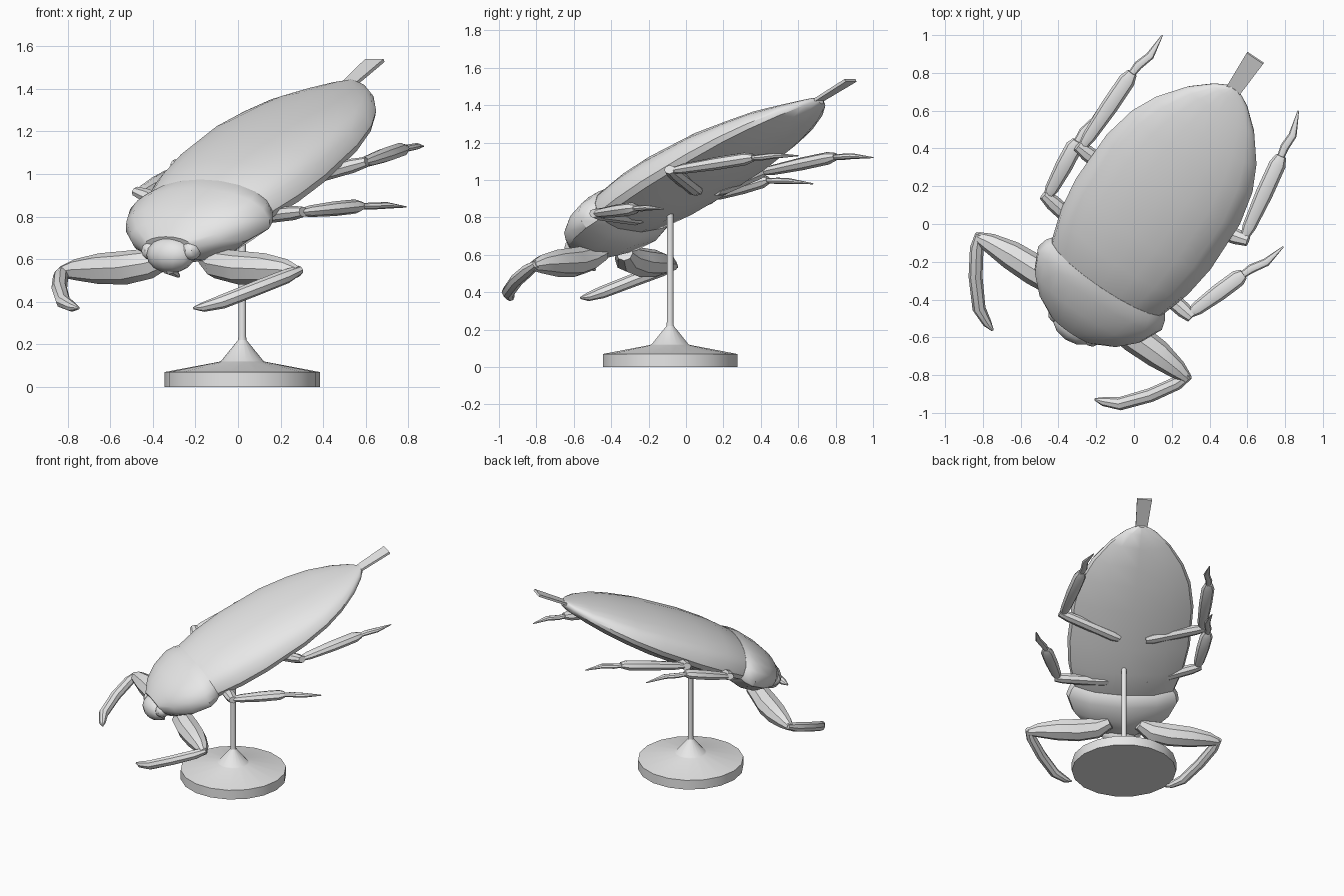
import bpy, bmesh, math
from mathutils import Vector, Matrix

if "Cube" in bpy.data.objects:
    bpy.data.objects.remove(bpy.data.objects["Cube"])

shell = bpy.data.materials.new("plain grey")
shell.diffuse_color = (0.8, 0.8, 0.8, 1)
shell.use_nodes = True
shell.node_tree.nodes["Principled BSDF"].inputs["Base Color"].default_value = shell.diffuse_color

YAW, PITCH = math.radians(34), math.radians(27)
ORIGIN = Vector((-0.14, -0.28, 0.82))      # middle of the seam behind the pronotum
FLAT = Matrix.Rotation(-YAW, 4, 'Z')        # heading only
TILT = Matrix.Translation(ORIGIN) @ FLAT @ Matrix.Rotation(PITCH, 4, 'X')


def finish(name, bm, angle=35):
    bmesh.ops.recalc_face_normals(bm, faces=bm.faces[:])
    me = bpy.data.meshes.new(name)
    bm.to_mesh(me)
    bm.free()
    ob = bpy.data.objects.new(name, me)
    bpy.context.collection.objects.link(ob)
    me.materials.append(shell)
    bpy.context.view_layer.objects.active = ob
    ob.select_set(True)
    bpy.ops.object.shade_smooth_by_angle(angle=math.radians(angle))
    ob.select_set(False)
    return ob


def loft(name, rings, angle=35):
    """Skin a list of equal-sized closed rings and cap both ends."""
    bm = bmesh.new()
    rows = [[bm.verts.new(p) for p in r] for r in rings]
    n = len(rows[0])
    for a, b in zip(rows, rows[1:]):
        for i in range(n):
            j = (i + 1) % n
            bm.faces.new((a[i], a[j], b[j], b[i]))
    bm.faces.new(rows[0])
    bm.faces.new(rows[-1][::-1])
    return finish(name, bm, angle)


def body_ring(t, w, h, d):
    """Domed back above the rim, shallow keeled belly below it."""
    pts = []
    for i in range(11):
        a = math.pi * i / 10
        pts.append((w * math.cos(a), t, h * math.sin(a) ** 0.9))
    for x, z in ((-0.96, -0.3), (-0.6, -0.8), (0, -1), (0.6, -0.8), (0.96, -0.3)):
        pts.append((w * x, t, d * z))
    return [TILT @ Vector(p) for p in pts]


def limb(name, path, flat=0.8, sides=8):
    """Tapered tube through (x, y, z, radius) points."""
    pts = [Vector(p[:3]) for p in path]
    rings = []
    for i, p in enumerate(pts):
        d = (pts[min(i + 1, len(pts) - 1)] - pts[max(i - 1, 0)]).normalized()
        side = d.cross(Vector((0, 0, 1))).normalized()
        up = side.cross(d)
        r = path[i][3]
        rings.append([p + r * (math.cos(k * math.tau / sides) * side +
                               flat * math.sin(k * math.tau / sides) * up)
                      for k in range(sides)])
    return loft(name, rings)


def ball(name, loc, scale, seg=12, rows=8):
    bm = bmesh.new()
    bmesh.ops.create_uvsphere(bm, u_segments=seg, v_segments=rows, radius=1)
    place = Matrix.Translation(ORIGIN) @ FLAT @ Matrix.Translation(loc)
    bmesh.ops.transform(bm, verts=bm.verts[:], matrix=place @ Matrix.Diagonal((*scale, 1)))
    return finish(name, bm)


# Wing case with abdomen: station, half width, back height, belly depth
loft("abdomen", [body_ring(*s) for s in (
    (-0.03, 0.34, 0.155, 0.10), (0.0, 0.355, 0.165, 0.11), (0.18, 0.405, 0.18, 0.125),
    (0.38, 0.43, 0.18, 0.125), (0.70, 0.425, 0.155, 0.12), (0.90, 0.385, 0.12, 0.105),
    (1.05, 0.32, 0.095, 0.09), (1.20, 0.215, 0.055, 0.07), (1.30, 0.11, 0.028, 0.05),
    (1.35, 0.025, 0.012, 0.03))])

# Pronotum shield
loft("pronotum", [body_ring(*s) for s in (
    (0.01, 0.36, 0.168, 0.10), (-0.02, 0.38, 0.17, 0.13), (-0.08, 0.395, 0.168, 0.15),
    (-0.20, 0.345, 0.145, 0.15), (-0.30, 0.255, 0.11, 0.12), (-0.37, 0.14, 0.06, 0.08))])

# Breathing strap at the tail
bm = bmesh.new()
bmesh.ops.create_cube(bm, size=1)
for v in bm.verts:
    far = v.co.y > 0
    v.co = TILT @ Vector((v.co.x * (0.105 if far else 0.075), 1.57 if far else 1.26,
                          v.co.z * 0.016))
finish("tail_strap", bm)

# Head, eyes and beak
ball("head", (0, -0.315, -0.20), (0.125, 0.085, 0.085))
for s in (-1, 1):
    ball("eye", (s * 0.115, -0.31, -0.18), (0.045, 0.05, 0.045), 10, 6)
base = Matrix.Translation(ORIGIN) @ FLAT
limb("beak", [(*(base @ Vector(p)), r) for p, r in (
    ((0, -0.34, -0.23), 0.05), ((0, -0.32, -0.27), 0.035), ((0, -0.25, -0.30), 0.01))])

# Grasping front legs, mirrored across the body's heading
femur = [(0.10, -0.14, -0.21, 0.045), (0.19, -0.18, -0.24, 0.075), (0.32, -0.185, -0.26, 0.083),
         (0.47, -0.19, -0.265, 0.076), (0.60, -0.20, -0.27, 0.052), (0.67, -0.21, -0.28, 0.028)]
tibia = [(0.67, -0.19, -0.27, 0.022), (0.64, -0.26, -0.30, 0.036), (0.56, -0.39, -0.355, 0.037),
         (0.45, -0.52, -0.42, 0.035), (0.37, -0.56, -0.445, 0.024), (0.325, -0.575, -0.45, 0.006)]
for s, side in ((1, "right"), (-1, "left")):
    for part, path in (("femur", femur), ("tibia", tibia)):
        limb(f"front_{part}_{side}",
             [(*(base @ Vector((s * (x - s * 0.02), y, z))), r) for x, y, z, r in path], 0.95)

# Walking legs: hip, knee, ankle, toe
legs = {
    "middle_right": ((0.02, -0.24, 0.79), (0.29, -0.48, 0.82), (0.58, -0.265, 0.85), (0.79, -0.12, 0.845)),
    "middle_left": ((-0.16, -0.13, 0.79), (-0.46, 0.14, 0.91), (-0.30, 0.44, 1.0), (-0.14, 0.68, 0.98)),
    "hind_right": ((0.18, 0.06, 0.94), (0.58, -0.08, 1.05), (0.78, 0.36, 1.12), (0.87, 0.60, 1.13)),
    "hind_left": ((0.03, 0.16, 0.94), (-0.28, 0.40, 1.04), (-0.01, 0.80, 1.125), (0.15, 1.0, 1.12)),
}
for name, joints in legs.items():
    hip, knee, ankle, toe = (Vector(j) for j in joints)
    limb(name + "_femur", [(*hip, 0.03), (*hip.lerp(knee, 0.12), 0.045),
                           (*hip.lerp(knee, 0.9), 0.042), (*hip.lerp(knee, 1.06), 0.03)])
    limb(name + "_tibia", [(*knee, 0.02), (*knee.lerp(ankle, 0.15), 0.036),
                           (*knee.lerp(ankle, 0.55), 0.046), (*knee.lerp(ankle, 0.9), 0.045),
                           (*ankle, 0.028)], 0.75)
    bend = ankle.lerp(toe, 0.5) + Vector((0.015, -0.01, 0.005))
    limb(name + "_foot", [(*ankle.lerp(knee, 0.05), 0.018), (*ankle.lerp(toe, 0.2), 0.024),
                          (*bend, 0.022), (*toe, 0.004)], 0.7)

# Display stand: disc, cone and rod as one turned profile
SIDES = 18
profile = ((0.365, 0), (0.365, 0.07), (0.11, 0.118), (0.10, 0.122), (0.02, 0.22),
           (0.018, 0.24), (0.018, 0.84))
loft("stand", [[(0.02 + r * math.cos(k * math.tau / SIDES),
                 -0.085 + r * math.sin(k * math.tau / SIDES), z) for k in range(SIDES)]
               for r, z in profile], 30)
